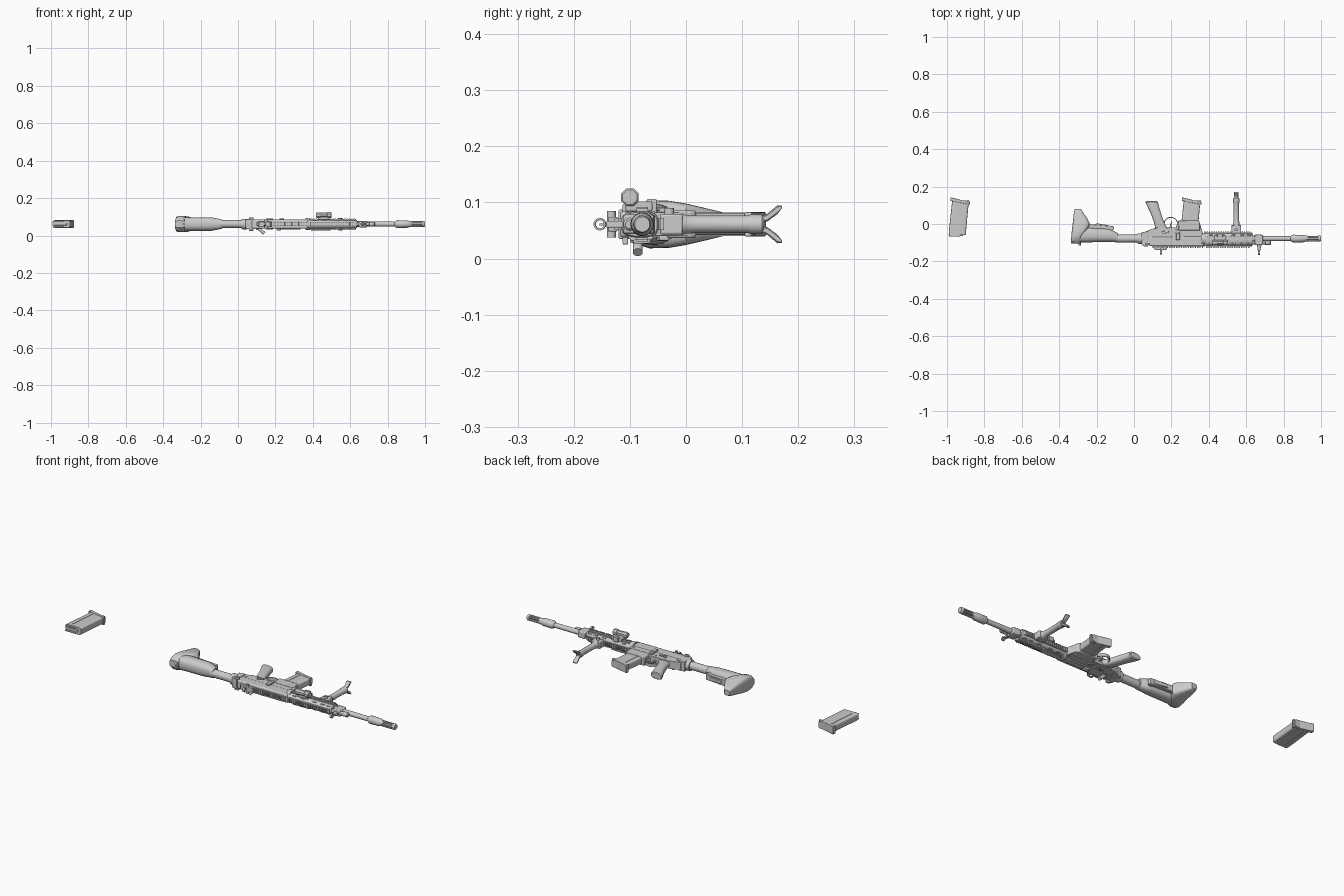
import bpy, bmesh, math
from mathutils import Vector

ZC, YB = 0.061, -0.078      # centre plane of the rifle, bore line
parts = []

def finish(name, bm, bevel=0.0):
    bmesh.ops.recalc_face_normals(bm, faces=bm.faces)
    me = bpy.data.meshes.new(name)
    bm.to_mesh(me)
    bm.free()
    ob = bpy.data.objects.new(name, me)
    bpy.context.collection.objects.link(ob)
    if bevel:
        m = ob.modifiers.new("bevel", 'BEVEL')
        m.width, m.segments, m.limit_method = bevel, 2, 'ANGLE'
    parts.append(ob)
    return ob

def loft(name, secs, axis='x', n=24, e=2.0, bevel=0.0):
    """Sections (pos, centre a, centre b, half a, half b); e>2 squares the outline."""
    bm = bmesh.new()
    rings = []
    for p, a, b, ha, hb in secs:
        ring = []
        for i in range(n):
            t = math.tau * (i + 0.5) / n
            c, s = math.cos(t), math.sin(t)
            u = a + ha * math.copysign(abs(c) ** (2 / e), c)
            v = b + hb * math.copysign(abs(s) ** (2 / e), s)
            ring.append(bm.verts.new({'x': (p, u, v), 'y': (u, p, v), 'z': (u, v, p)}[axis]))
        rings.append(ring)
    for r, q in zip(rings, rings[1:]):
        for i in range(n):
            j = (i + 1) % n
            bm.faces.new((r[i], r[j], q[j], q[i]))
    bm.faces.new(rings[0])
    bm.faces.new(rings[-1])
    return finish(name, bm, bevel)

def lathe(name, pr, a=YB, b=ZC, axis='x', n=20):
    return loft(name, [(p, a, b, r, r) for p, r in pr], axis, n)

def prism(name, pts, half, z=ZC, bevel=0.002):
    """Side outline in x,y given thickness across z."""
    bm = bmesh.new()
    f = bm.faces.new([bm.verts.new((x, y, z - half)) for x, y in pts])
    g = bmesh.ops.extrude_face_region(bm, geom=[f])
    bmesh.ops.translate(bm, vec=(0, 0, 2 * half),
                        verts=[v for v in g['geom'] if isinstance(v, bmesh.types.BMVert)])
    return finish(name, bm, bevel)

def box(name, x0, x1, y0, y1, half, z=ZC, bevel=0.002):
    return prism(name, [(x0, y0), (x1, y0), (x1, y1), (x0, y1)], half, z, bevel)

def rail(name, x0, x1, y0, y1, half, z=ZC, pitch=0.0125):
    """Toothed accessory rail in one mesh; y1 is the tooth side."""
    ym = (y0 + y1) / 2
    pts, k = [(x0, y0)], int((x1 - x0) / pitch)
    for i in range(k):
        a = x0 + i * pitch
        pts += [(a, y1), (a + pitch * .55, y1), (a + pitch * .55, ym), (a + pitch * .98, ym)]
    prism(name, pts + [(x1, ym), (x1, y0)], half, z, 0)

# Magazines: one loose, one fitted
for tag, dx in (("loose", 0), ("fitted", 1.238)):
    body = [(-.060, -.945, .046), (-.03, -.943, .046), (.03, -.937, .0455), (.09, -.931, .045), (.125, -.926, .046)]
    m = loft(tag + "_magazine", [(y, x + dx, ZC, h, .0195) for y, x, h in body], 'y', 24, 7)
    prism(tag + "_magazine_floor", [(-.982 + dx, .124), (-.878 + dx, .104), (-.876 + dx, .116), (-.981 + dx, .143)], .0215)
    for s in (1, -1):
        prism(tag + "_magazine_rib", [(-.968 + dx, -.04), (-.958 + dx, -.04), (-.945 + dx, .12), (-.955 + dx, .12)], .001, ZC + s * .0198, 0)
        box(tag + "_feed_lip", -.988 + dx, -.93 + dx, -.068, -.055, .003, ZC + s * .013)
    box(tag + "_top_round", -.985 + dx, -.915 + dx, -.064, -.055, .007)

# Stock: main body, butt and toe, under-strip
loft("stock_body", [(-.32, -.058, ZC, .042, .037), (-.14, -.060, ZC, .036, .036),
                    (-.115, -.064, ZC, .031, .031), (-.085, -.074, ZC, .024, .025)], e=2.5)
butt = [(-.104, -.338, -.285, .018), (-.092, -.337, -.285, .034), (-.065, -.335, -.28, .043), (-.03, -.332, -.25, .042),
        (.0, -.328, -.235, .037), (.03, -.325, -.25, .030), (.055, -.322, -.268, .024), (.074, -.319, -.28, .019), (.081, -.316, -.286, .014)]
loft("butt_pad", [(y, (a + b) / 2, ZC, (b - a) / 2, h) for y, a, b, h in butt], 'y', 32, 4)
prism("stock_underside", [(-.26, -.04), (-.26, .0), (-.2, -.004), (-.11, -.012), (-.105, -.026), (-.13, -.04)], .016)
prism("stock_release_lever", [(-.21, -.004), (-.13, -.014), (-.13, -.008), (-.2, .004)], .009)
lathe("stock_sling_stud", [(-.115, .006), (-.09, .006)], -.29, ZC, 'y', 12)
lathe("buffer_tube", [(-.1, .021), (.03, .021)])
lathe("tube_nut", [(.02, .027), (.025, .029), (.045, .029), (.05, .027)], n=16)
prism("tube_end_plate", [(.04, -.11), (.055, -.12), (.075, -.12), (.075, -.04), (.04, -.045)], .026)

# Receiver
prism("lower_receiver", [(.055, -.075), (.06, -.04), (.11, -.022), (.235, -.018), (.235, .012), (.35, .012),
                         (.365, -.04), (.37, -.075)], .021)
prism("upper_receiver", [(.06, -.07), (.06, -.108), (.09, -.118), (.375, -.118), (.375, -.065)], .0235, bevel=.006)
prism("magazine_well", [(.236, .018), (.238, -.035), (.352, -.035), (.352, .008), (.345, .018)], .0245, bevel=.004)
rail("receiver_top_rail", .1, .38, -.115, -.127, .0105)
box("ejection_cover", .235, .335, -.098, -.068, .004, ZC - .026)
box("bolt_deflector", .205, .23, -.1, -.075, .007, ZC - .026, .003)
for s in (1, -1):
    box("charging_handle_wing", .058, .082, -.113, -.103, .014, ZC + s * .022)
    lathe("selector_pivot", [(ZC, .008), (ZC + s * .028, .008)], .155, -.045, 'z', 14)
    prism("selector_lever", [(.148, -.05), (.158, -.052), (.187, -.044), (.185, -.037), (.152, -.038)], .003, ZC + s * .027)
    for px, py in ((.09, -.055), (.205, -.035), (.352, -.055)):
        lathe("receiver_pin", [(ZC, .005), (ZC + s * .0235, .005)], px, py, 'z', 12)
    box("magazine_catch", .222, .243, -.048, -.03, .004, ZC + s * .025)
box("bolt_release", .225, .245, -.085, -.05, .005, ZC + .026)
# Forward assist, angled out of the right side
fa = lathe("forward_assist", [(-.03, .009), (.012, .009), (.013, .0125), (.024, .0125), (.027, .009)], 0, 0, 'x', 16)
fa.location = (.118, YB - .008, ZC - .030)
fa.rotation_euler = (0, math.radians(-138), 0)

# Pistol grip, trigger and round guard
loft("pistol_grip", [(-.03, .150, ZC, .036, .016), (-.01, .141, ZC, .030, .0175), (.02, .130, ZC, .027, .019),
                     (.06, .116, ZC, .028, .019), (.10, .100, ZC, .032, .019), (.118, .094, ZC, .034, .018),
                     (.122, .093, ZC, .030, .014)], 'y', 20, 2.6)
arc = [math.radians(-35 + 250 * i / 20) for i in range(21)]
prism("trigger_guard", [(.197 + .038 * math.cos(t), .002 + .036 * math.sin(t)) for t in arc] +
      [(.197 + .033 * math.cos(t), .002 + .031 * math.sin(t)) for t in reversed(arc)], .008, bevel=0)
prism("trigger", [(.19, -.02), (.203, -.02), (.199, -.004), (.205, .014), (.201, .016), (.193, -.002)], .004, bevel=.001)

# Handguard with four rails
loft("handguard", [(.37, YB - .004, ZC, .034, .0235), (.63, YB - .004, ZC, .034, .0235), (.635, YB - .004, ZC, .031, .021)], 'x', 16, 3)
rail("handguard_top_rail", .385, .63, -.113, -.127, .0105)
rail("handguard_bottom_rail", .375, .63, -.052, -.039, .0105)
for s in (1, -1):
    box("side_rail_base", .375, .63, YB - .010, YB + .010, .004, ZC + s * .024, 0)
    for i in range(20):
        x = .377 + i * .0127
        box("side_rail_tooth", x, x + .007, YB - .0105, YB + .0105, .002, ZC + s * .029, 0)
    prism("rail_cover", [(.39, -.062), (.39, -.094), (.49, -.094), (.495, -.088), (.495, -.068), (.49, -.062)], .0035, ZC - .031)
    for x in (.40, .45, .52, .57, .605):
        for y in (-.058, -.105):
            box("vent_slot", x, x + .022, y - .003, y + .003, .002, ZC + s * .021, .001)
lathe("barrel_nut", [(.36, .033), (.382, .033)], YB - .003, ZC, 'x', 16)

# Side light with mount
lathe("side_light", [(.418, .013), (.423, .016), (.44, .016), (.443, .0145), (.475, .0145), (.478, .017), (.498, .017), (.501, .014)],
      -.1, ZC + .048, 'x', 8)
box("light_mount", .43, .49, -.108, -.06, .009, ZC + .032, .003)
box("light_clamp", .445, .475, -.07, -.052, .012, ZC + .033, .002)

# Vertical foregrip with splayed feet
lathe("foregrip", [(-.008, .02), (.0, .017), (.02, .0155), (.11, .0155), (.115, .0175), (.135, .0175), (.139, .014)], .547, ZC, 'y', 20)
box("foregrip_clamp", .521, .573, -.046, -.006, .018, bevel=.003)
lathe("foregrip_clamp_knob", [(ZC, .009), (ZC + .029, .009)], .547, -.03, 'z', 12)
for s in (1, -1):
    loft("foregrip_foot", [(.130, .547, ZC + s * .007, .011, .005), (.145, .547, ZC + s * .012, .011, .007),
                           (.163, .547, ZC + s * .026, .0125, .008), (.171, .547, ZC + s * .031, .012, .002)], 'y', 12, 5)

# Barrel, gas block and muzzle device
lathe("barrel", [(.36, .016), (.66, .0155), (.70, .0135), (.86, .0125)])
prism("gas_block", [(.645, -.055), (.645, -.112), (.685, -.112), (.69, -.1), (.69, -.058)], .017, bevel=.004)
lathe("gas_plug", [(.63, .01), (.70, .01), (.702, .012), (.728, .012), (.732, .008)], -.1, ZC, 'x', 14)
lathe("muzzle_collar", [(.838, .0135), (.845, .019), (.85, .021), (.905, .020), (.915, .0165), (.93, .015)])
lathe("muzzle_core", [(.92, .0085), (.985, .0085)], n=12)
lathe("muzzle_crown", [(.984, .0155), (.996, .0155), (1.0, .0135)])
for i in range(5):
    t = math.tau * (i + .5) / 5
    loft("muzzle_prong", [(.92, YB + .012 * math.cos(t), ZC + .012 * math.sin(t), .0045, .0045),
                          (.99, YB + .012 * math.cos(t), ZC + .012 * math.sin(t), .0045, .0045)], 'x', 8)

# Sights
prism("front_sight_tower", [(.657, -.11), (.662, -.142), (.675, -.142), (.682, -.11)], .006)
prism("rear_sight_base", [(.105, -.122), (.112, -.139), (.172, -.139), (.182, -.122)], .013)
lathe("rear_sight_knob", [(ZC - .024, .008), (ZC + .024, .008)], .15, -.133, 'z', 14)
for name, x, y in (("front_sight", .669, -.154), ("rear_sight", .145, -.153)):
    bm = bmesh.new()
    rows = []
    for dx, r in ((-.005, .011), (.005, .011), (.005, .0075), (-.005, .0075)):
        rows.append([bm.verts.new((x + dx, y + r * math.cos(math.tau * i / 16), ZC + r * math.sin(math.tau * i / 16))) for i in range(16)])
    for k in range(4):
        for i in range(16):
            a, b, j = rows[k], rows[(k + 1) % 4], (i + 1) % 16
            bm.faces.new((a[i], a[j], b[j], b[i]))
    finish(name + "_ring", bm)
    box(name + "_post", x - .002, x + .002, y, y + .016, .0018, bevel=0)

# Smooth round parts while keeping edges crisp
for ob in parts:
    ob.select_set(True)
bpy.context.view_layer.objects.active = parts[0]
bpy.ops.object.shade_smooth_by_angle(angle=math.radians(35))
